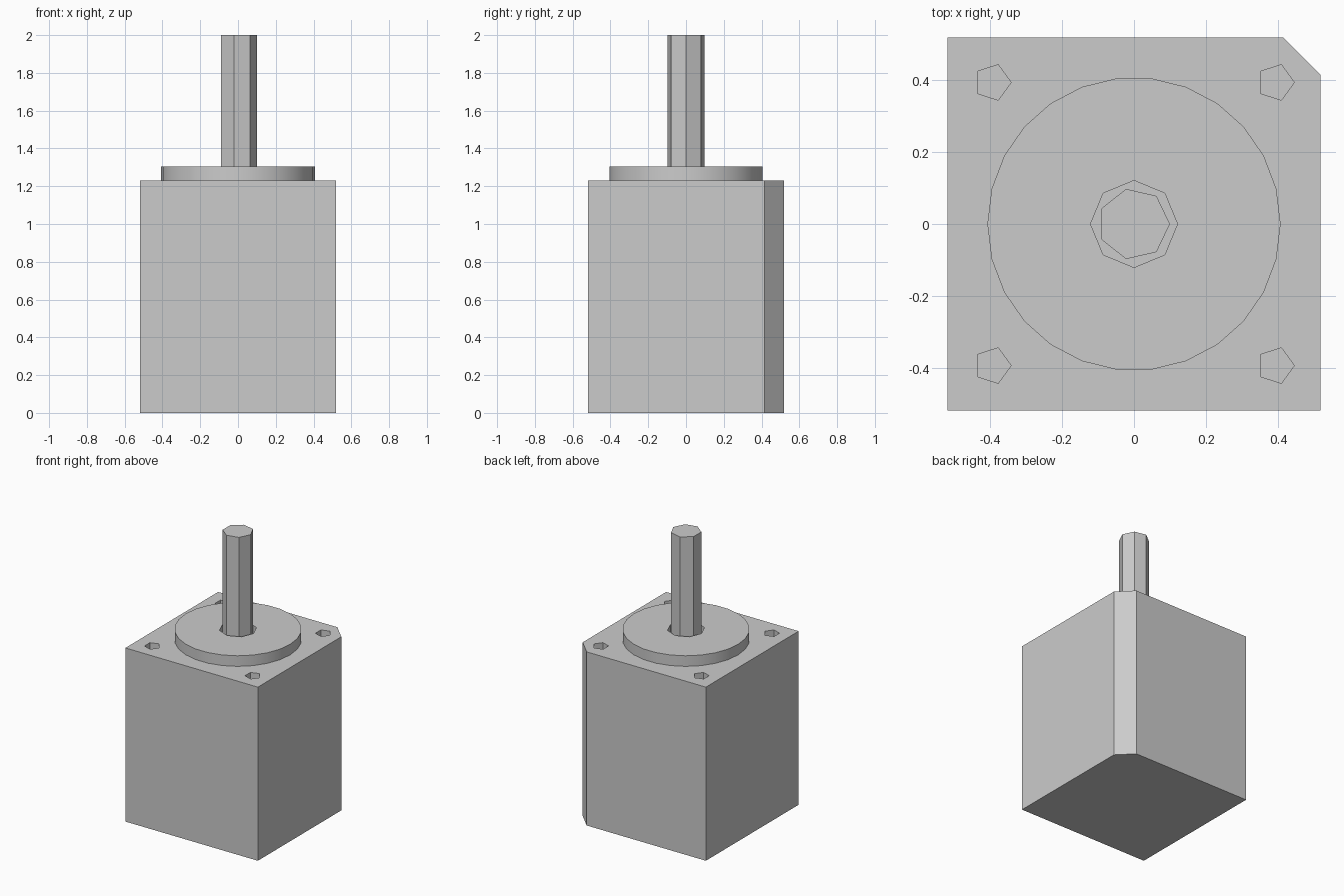
import bpy, bmesh
from math import cos, sin, tau

cube = bpy.data.objects.get("Cube")
if cube:
    bpy.data.objects.remove(cube, do_unlink=True)

steel = bpy.data.materials.new("grey_steel")
steel.use_nodes = True
GREY = (0.6, 0.6, 0.6, 1)
steel.diffuse_color = GREY
steel.node_tree.nodes["Principled BSDF"].inputs["Base Color"].default_value = GREY


def polygon(sides, radius, x=0, y=0):
    return [(x + radius * cos(tau * i / sides), y + radius * sin(tau * i / sides))
            for i in range(sides)]


def prism(name, outline, bottom, top):
    """Extrude a flat outline between two heights."""
    bm = bmesh.new()
    base = bm.faces.new([bm.verts.new((x, y, bottom)) for x, y in outline])
    up = bmesh.ops.extrude_face_region(bm, geom=[base], use_keep_orig=True)["geom"]
    for v in up:
        if isinstance(v, bmesh.types.BMVert):
            v.co.z = top
    bmesh.ops.recalc_face_normals(bm, faces=bm.faces)
    mesh = bpy.data.meshes.new(name)
    bm.to_mesh(mesh)
    bm.free()
    mesh.materials.append(steel)
    obj = bpy.data.objects.new(name, mesh)
    bpy.context.collection.objects.link(obj)
    return obj


def drill(target, cutter):
    """Cut a hole, then discard the cutter."""
    cutter.hide_render = True
    mod = target.modifiers.new("hole", "BOOLEAN")
    mod.operation = "DIFFERENCE"
    mod.solver = "EXACT"
    mod.object = cutter
    bpy.context.view_layer.objects.active = target
    bpy.ops.object.modifier_apply(modifier=mod.name)
    bpy.data.objects.remove(cutter, do_unlink=True)


H = 0.519          # half width of the body
CUT = 0.415        # where the bevelled corner starts
BODY_TOP, BOSS_TOP = 1.23, 1.305

# Square body with one bevelled corner
body = prism("motor_body", [(-H, -H), (H, -H), (H, CUT), (CUT, H), (-H, H)], 0, BODY_TOP)

# Four blind mounting holes
for sx in (-1, 1):
    for sy in (-1, 1):
        hole = polygon(5, 0.052, sx * 0.394, sy * 0.394)
        drill(body, prism("hole_cutter", hole, BODY_TOP - 0.1, BODY_TOP + 0.1))

# Round boss with a clearance hole for the shaft
boss = prism("front_boss", polygon(26, 0.408), BODY_TOP, BOSS_TOP)
drill(boss, prism("bore_cutter", polygon(8, 0.121), BODY_TOP - 0.1, BOSS_TOP + 0.1))

# Output shaft
prism("output_shaft", polygon(7, 0.1), BODY_TOP, 2)

# Soften the boss rim only
bpy.ops.object.select_all(action="DESELECT")
boss.select_set(True)
bpy.context.view_layer.objects.active = boss
bpy.ops.object.shade_smooth_by_angle(angle=0.5)
